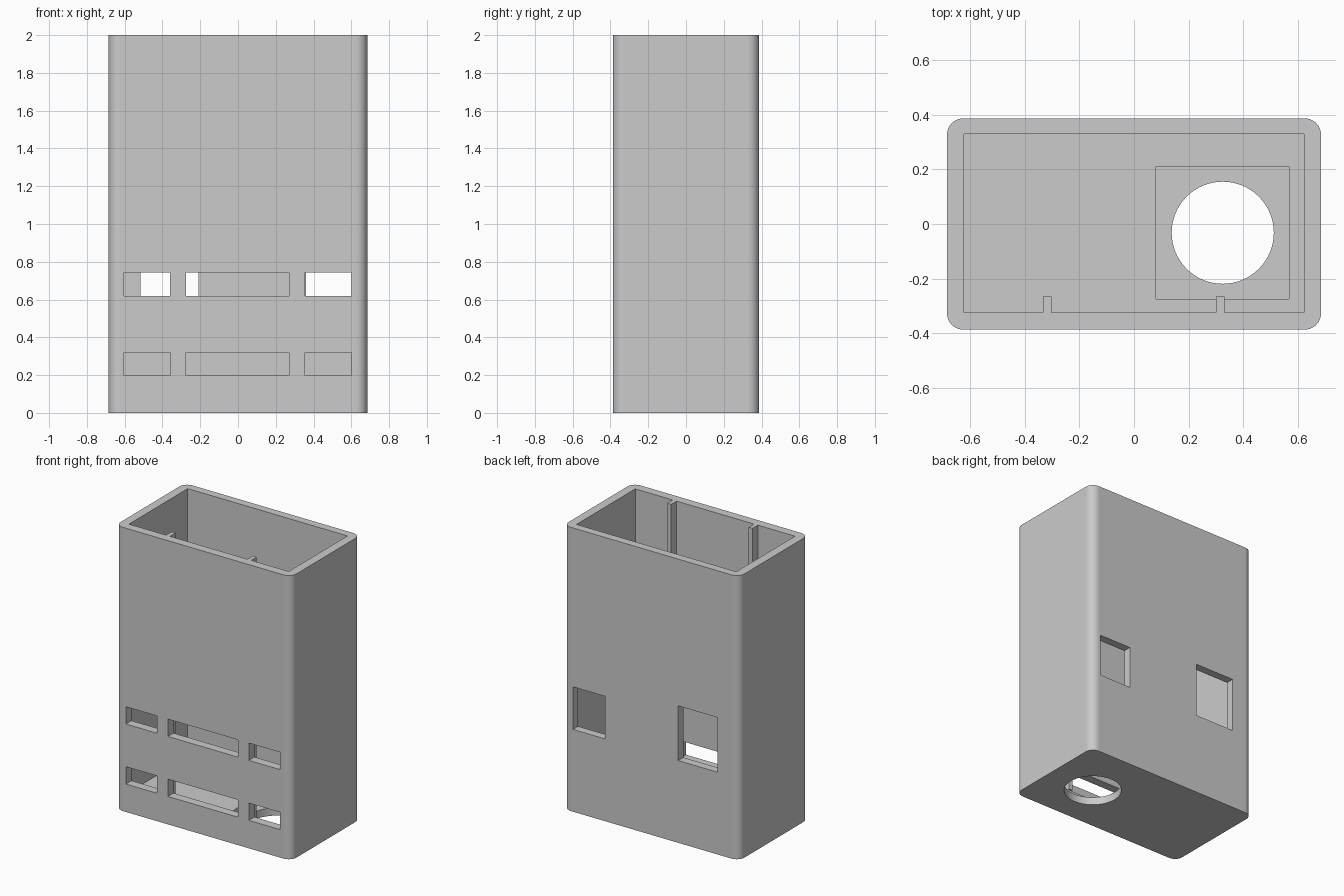
import bpy
import bmesh
from math import cos, sin, pi

default = bpy.data.objects.get("Cube")
if default:
    bpy.data.objects.remove(default, do_unlink=True)

HALF_X, HALF_Y, HEIGHT = 0.685, 0.387, 2.0
CORNER = 0.06
FLOOR, RECESS = 0.11, 0.055

grey = bpy.data.materials.new("plain_grey")
grey.use_nodes = True
colour = (0.6, 0.6, 0.6, 1)
grey.diffuse_color = colour
grey.node_tree.nodes["Principled BSDF"].inputs["Base Color"].default_value = colour


def prism(name, outline, z0, z1):
    """Extrude a flat outline from z0 to z1."""
    bm = bmesh.new()
    base = bm.faces.new([bm.verts.new((x, y, z0)) for x, y in outline])
    top = bmesh.ops.extrude_face_region(bm, geom=[base])["geom"]
    verts = [v for v in top if isinstance(v, bmesh.types.BMVert)]
    bmesh.ops.translate(bm, verts=verts, vec=(0, 0, z1 - z0))
    bmesh.ops.recalc_face_normals(bm, faces=bm.faces)
    mesh = bpy.data.meshes.new(name)
    bm.to_mesh(mesh)
    bm.free()
    mesh.materials.append(grey)
    obj = bpy.data.objects.new(name, mesh)
    bpy.context.collection.objects.link(obj)
    return obj


def rectangle(x0, x1, y0, y1):
    return [(x0, y0), (x1, y0), (x1, y1), (x0, y1)]


def arc(cx, cy, r, start, sweep, steps):
    return [(cx + r * cos(start + sweep * i / steps),
             cy + r * sin(start + sweep * i / steps)) for i in range(steps + 1)]


def carve(target, cutter):
    """Subtract the cutter from the target and remove it."""
    mod = target.modifiers.new("cut", 'BOOLEAN')
    mod.operation, mod.solver, mod.object = 'DIFFERENCE', 'EXACT', cutter
    bpy.context.view_layer.objects.active = target
    bpy.ops.object.modifier_apply(modifier=mod.name)
    bpy.data.objects.remove(cutter, do_unlink=True)


# Outer case with rounded upright corners
outline = []
for i, (sx, sy) in enumerate([(1, 1), (-1, 1), (-1, -1), (1, -1)]):
    outline += arc(sx * (HALF_X - CORNER), sy * (HALF_Y - CORNER),
                   CORNER, i * pi / 2, pi / 2, 8)
case = prism("case", outline, 0, HEIGHT)

# Inner cavity, its outline notched to leave two guide ribs on the front wall
front, back, side = -0.325, 0.33, 0.623
cavity = [(-side, front)]
for x in (-0.318, 0.316):
    w, tip = 0.015, -0.265
    cavity += [(x - w, front), (x - w, tip), (x + w, tip), (x + w, front)]
cavity += [(side, front), (side, back), (-side, back)]
carve(case, prism("cavity_cutter", cavity, FLOOR, HEIGHT + 0.1))

# Square recess and round hole in the floor
carve(case, prism("recess_cutter", rectangle(0.08, 0.567, -0.275, 0.21),
                  RECESS, FLOOR + 0.002))
carve(case, prism("hole_cutter", arc(0.325, -0.032, 0.187, 0, 2 * pi, 64)[:-1],
                  -0.1, FLOOR - 0.01))

# Two rows of three slots in the front wall
for z in (0.197, 0.62):
    for x0, x1 in ((-0.603, -0.36), (-0.275, 0.27), (0.355, 0.6)):
        carve(case, prism("slot_cutter", rectangle(x0, x1, -0.45, -0.32), z, z + 0.122))

# Two windows in the back wall
for x0, x1, top in ((0.36, 0.61, 0.88), (-0.517, -0.21, 0.965)):
    carve(case, prism("window_cutter", rectangle(x0, x1, 0.32, 0.45), 0.58, top))

# Smooth the rounded corners and the hole, keep the straight walls flat
bpy.ops.object.select_all(action='DESELECT')
case.select_set(True)
bpy.context.view_layer.objects.active = case
bpy.ops.object.shade_smooth_by_angle(angle=pi / 6)
for face in case.data.polygons:
    if max(abs(c) for c in face.normal) > 0.9999:
        face.use_smooth = False
